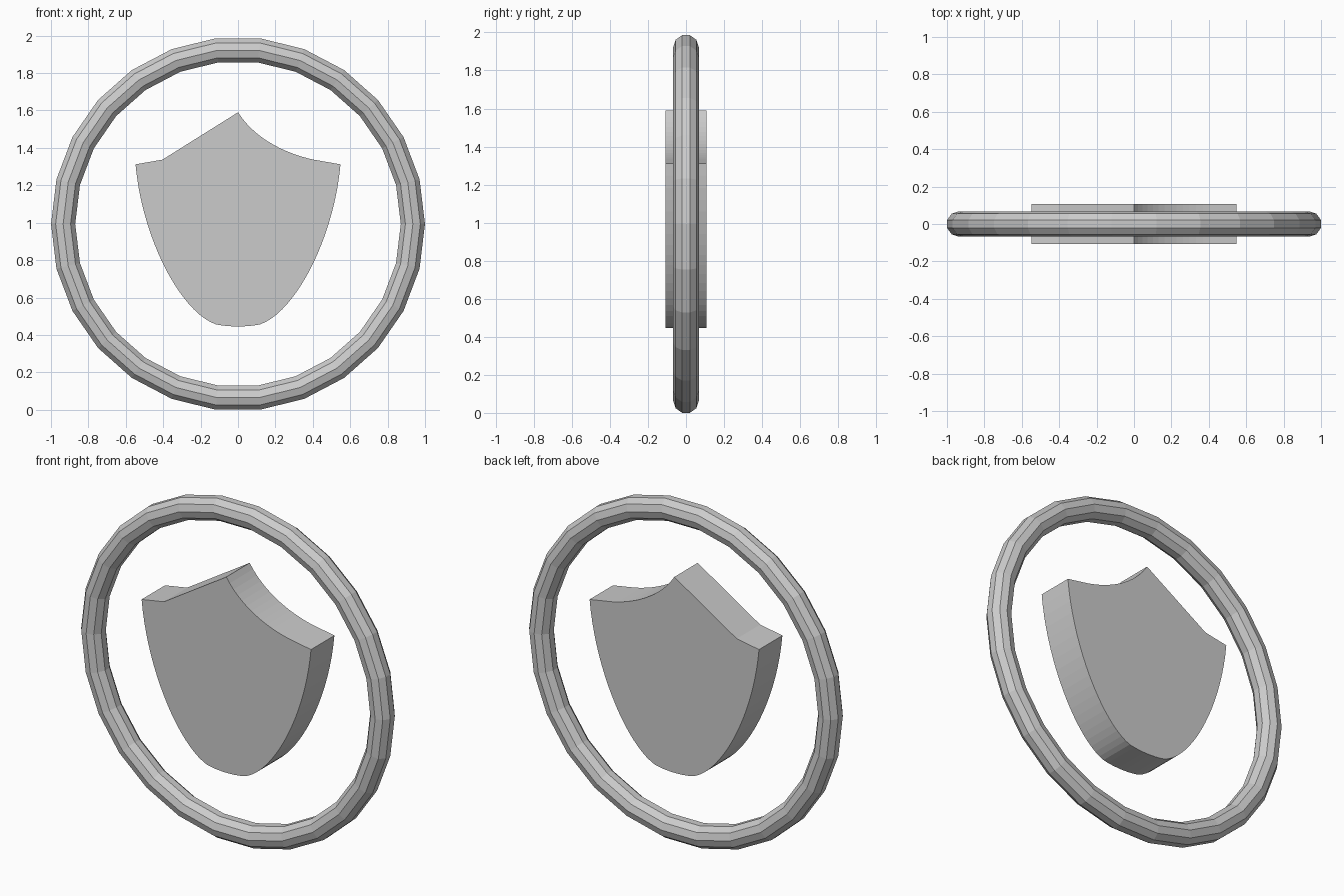
import bpy, bmesh
from math import sin, cos, tau
from mathutils import Vector
from mathutils.geometry import interpolate_bezier

if "Cube" in bpy.data.objects:
    bpy.data.objects.remove(bpy.data.objects["Cube"])

grey = bpy.data.materials.new("plain grey")
grey.use_nodes = True
color = (0.6, 0.6, 0.6, 1)
grey.diffuse_color = color
grey.node_tree.nodes["Principled BSDF"].inputs["Base Color"].default_value = color

CENTRE_Z = 0.993


def add_object(name, bm):
    bmesh.ops.recalc_face_normals(bm, faces=bm.faces)
    mesh = bpy.data.meshes.new(name)
    bm.to_mesh(mesh)
    bm.free()
    mesh.materials.append(grey)
    obj = bpy.data.objects.new(name, mesh)
    bpy.context.collection.objects.link(obj)
    return obj


def curve(a, b, c, d, count):
    """Bezier points in the x-z plane, without the last one."""
    return interpolate_bezier(*[Vector((x, 0, z)) for x, z in (a, b, c, d)], count)[:-1]


# Outer ring: a ten-sided tube swept round in flat segments
SEGMENTS, SIDES = 26, 10
RADIUS, TUBE = 0.935, 0.068
bm = bmesh.new()
loops = []
for i in range(SEGMENTS):
    a = tau * i / SEGMENTS
    loop = []
    for j in range(SIDES):
        b = tau * (j + 0.5) / SIDES
        r = RADIUS + TUBE * cos(b)
        loop.append(bm.verts.new((r * cos(a), TUBE * sin(b), CENTRE_Z + r * sin(a))))
    loops.append(loop)
for i in range(SEGMENTS):
    p, q = loops[i], loops[(i + 1) % SEGMENTS]
    for j in range(SIDES):
        k = (j + 1) % SIDES
        bm.faces.new((p[j], p[k], q[k], q[j]))
add_object("ring", bm)

# Shield: outline with one straight and one hollow shoulder, extruded
side = curve((-0.548, 1.312), (-0.51, 0.9), (-0.3, 0.52), (-0.12, 0.457), 20)
foot = curve((-0.12, 0.457), (-0.05, 0.441), (0.05, 0.441), (0.12, 0.457), 8)
other_side = curve((0.12, 0.457), (0.3, 0.52), (0.51, 0.9), (0.548, 1.312), 20)
shoulder = curve((0.404, 1.337), (0.25, 1.37), (0.09, 1.45), (0, 1.59), 14)
corner = [Vector((0.548, 0, 1.312))]
straight = [Vector((0, 0, 1.59)), Vector((-0.404, 0, 1.337))]
outline = side + foot + other_side + corner + shoulder + straight

THICKNESS = 0.216
bm = bmesh.new()
front = bm.faces.new([bm.verts.new((p.x, -THICKNESS / 2, p.z)) for p in outline])
back = bmesh.ops.extrude_face_region(bm, geom=[front], use_keep_orig=True)
moved = [v for v in back["geom"] if isinstance(v, bmesh.types.BMVert)]
bmesh.ops.translate(bm, verts=moved, vec=(0, THICKNESS, 0))
add_object("shield", bm)
